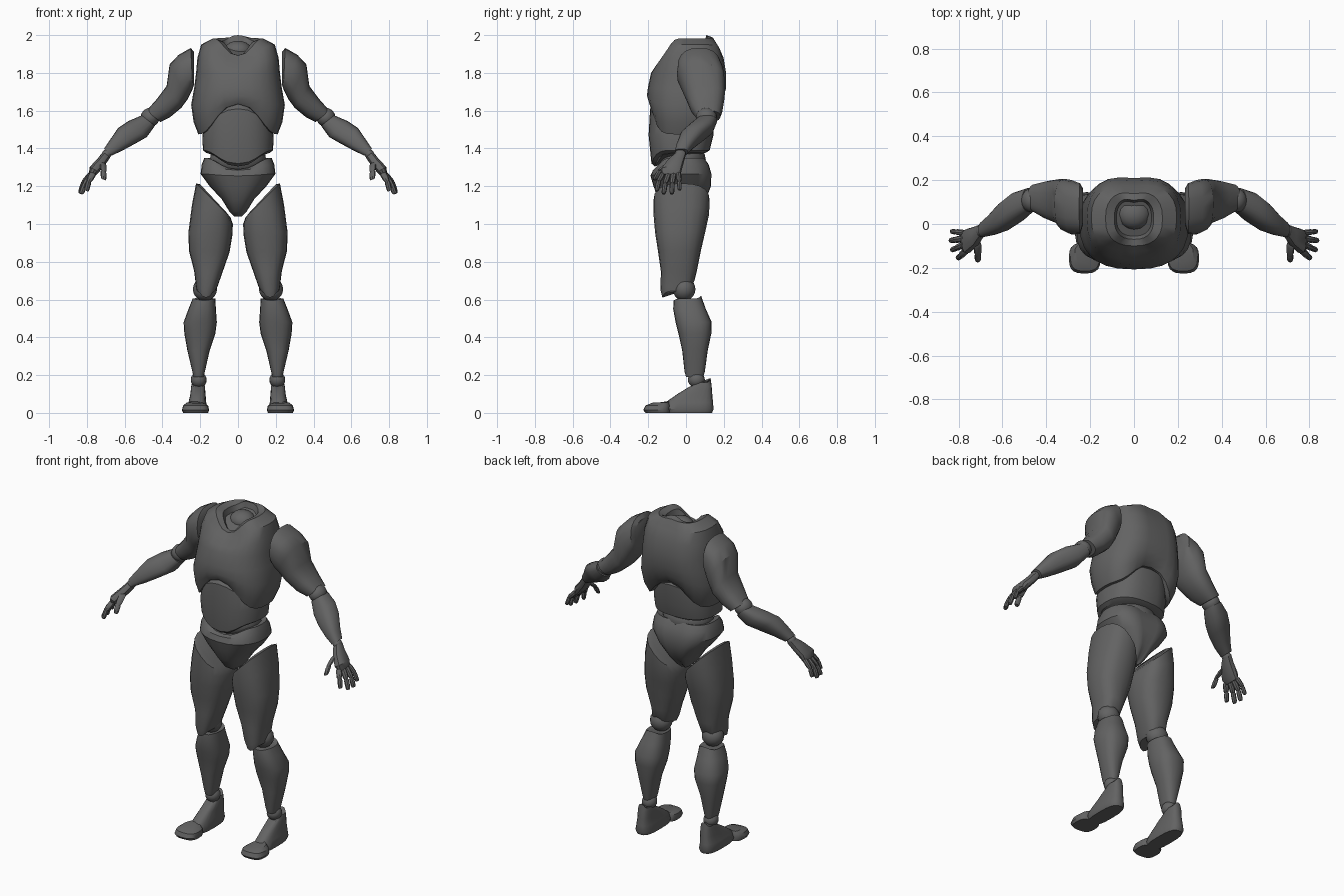
import bpy, bmesh, math
from mathutils import Vector

grey = bpy.data.materials.new("dark_grey")
grey.diffuse_color = (0.125, 0.125, 0.125, 1)


def finish(name, bm, mirror, angle=35):
    bmesh.ops.recalc_face_normals(bm, faces=bm.faces)
    me = bpy.data.meshes.new(name)
    bm.to_mesh(me)
    bm.free()
    me.materials.append(grey)
    ob = bpy.data.objects.new(name, me)
    bpy.context.collection.objects.link(ob)
    bpy.ops.object.select_all(action='DESELECT')
    ob.select_set(True)
    bpy.context.view_layer.objects.active = ob
    bpy.ops.object.shade_smooth_by_angle(angle=math.radians(angle))
    if mirror:
        ob.modifiers.new("mirror", 'MIRROR').use_mirror_merge = False
    return ob


def loft(name, rings, mirror=True, n=20, e=0.8, groove=0.0, power=5):
    """Ring: inner x, z, outer x, z, front y, back y, then optional z shift at front and back."""
    bm = bmesh.new()
    loops = []
    for r in rings:
        xa, za, xb, zb, yf, yb, df, db = (tuple(r) + (0, 0))[:8]
        loop = []
        for i in range(n):
            a = math.tau * i / n
            c = math.copysign(abs(math.cos(a)) ** e, math.cos(a))
            s = math.copysign(abs(math.sin(a)) ** e, math.sin(a))
            d = (df if s < 0 else db) * abs(math.sin(a)) ** power
            y = (yf + yb) / 2 + s * (yb - yf) / 2
            if s > 0:
                y -= groove * math.sin(a) ** 30
            loop.append(bm.verts.new(((xa + xb) / 2 + c * (xb - xa) / 2, y,
                                      (za + zb) / 2 + c * (zb - za) / 2 + d)))
        loops.append(loop)
    for p, q in zip(loops, loops[1:]):
        for i in range(n):
            j = (i + 1) % n
            bm.faces.new((p[i], p[j], q[j], q[i]))
    bm.faces.new(loops[0])
    bm.faces.new(loops[-1])
    return finish(name, bm, mirror)


def level(rings):
    """Symmetric rings: z, half width, front y, back y, shifts."""
    return [(-r[1], r[0], r[1], r[0]) + tuple(r[2:]) for r in rings]


def ball(name, centre, size, mirror=True):
    bm = bmesh.new()
    bmesh.ops.create_uvsphere(bm, u_segments=16, v_segments=10, radius=1)
    for v in bm.verts:
        v.co = Vector(centre) + Vector(a * b for a, b in zip(v.co, size))
    return finish(name, bm, mirror, 60)


# Torso
loft("chest", level([
    (1.485, .17, -.15, .12, .15, .12),
    (1.475, .21, -.185, .16, .16, .13),
    (1.54, .235, -.198, .19, .11, .09),
    (1.63, .248, -.207, .208, .05, .04),
    (1.72, .232, -.202, .222),
    (1.80, .222, -.185, .222),
    (1.88, .215, -.165, .208, -.05),
    (1.95, .195, -.125, .185, -.08, -.02),
    (1.983, .13, -.10, .15, -.09, .005),
    (1.968, .09, -.07, .12, -.075, .032),
    (1.935, .08, -.055, .11, -.06, .03)]), mirror=False, n=28, groove=.012)
ball("neck_socket", (0, .045, 1.915), (.075, .07, .055), False)
loft("abdomen", level([
    (1.375, .165, -.165, .10, -.07, 0),
    (1.39, .186, -.183, .125, -.07, 0),
    (1.47, .188, -.198, .145),
    (1.55, .172, -.19, .15, .06, .04),
    (1.60, .13, -.15, .11, .06, .03)]), mirror=False, n=28)
ball("waist_core", (0, -.02, 1.34), (.15, .125, .10), False)
loft("pelvis", level([
    (1.04, .02, -.06, .03),
    (1.065, .045, -.10, .06),
    (1.13, .085, -.145, .115),
    (1.20, .15, -.172, .142),
    (1.265, .198, -.188, .145, -.01),
    (1.315, .192, -.175, .13, -.03),
    (1.35, .178, -.15, .105, -.06),
    (1.34, .15, -.125, .08, -.06)]), mirror=False, n=28, groove=.015)

# Legs
loft("thigh", [
    (.06, 1.06, .20, 1.21, -.14, .09),
    (.04, 1.035, .222, 1.215, -.172, .125),
    (.027, 1.0, .244, 1.10, -.172, .122),
    (.03, .94, .262, .96, -.163, .10),
    (.045, .85, .26, .86, -.148, .078),
    (.08, .75, .232, .75, -.133, .057),
    (.108, .67, .222, .67, -.135, .045, -.02, .03),
    (.12, .645, .218, .645, -.125, .035, -.035, .045)])
ball("knee_joint", (.175, -.01, .655), (.064, .06, .062))
loft("shin", [
    (.135, .60, .225, .60, -.04, .06),
    (.12, .605, .24, .605, -.065, .08, -.01, .015),
    (.117, .55, .262, .55, -.068, .105),
    (.112, .48, .288, .48, -.055, .136),
    (.12, .42, .284, .42, -.04, .134),
    (.15, .33, .268, .33, -.02, .115),
    (.175, .22, .242, .22, -.008, .10),
    (.182, .19, .236, .19, 0, .092)])
ball("ankle_joint", (.208, .055, .175), (.042, .045, .042))
loft("foot", [
    (.165, 0, .262, 0, -.12, .138),
    (.16, .02, .27, .02, -.13, .146),
    (.168, .055, .262, .055, -.11, .143),
    (.172, .10, .252, .10, -.045, .139),
    (.175, .14, .248, .14, .02, .136),
    (.18, .16, .243, .16, .045, .13, -.02, .025)], e=.7)
loft("toe_cap", [
    (.158, 0, .29, 0, -.215, -.085),
    (.153, .015, .297, .015, -.226, -.085),
    (.158, .038, .29, .04, -.215, -.085),
    (.175, .05, .27, .055, -.18, -.09, 0, .01)], e=.7)

# Arms
loft("upper_arm", [
    (.232, 1.74, .232, 1.91, 0, .16),
    (.24, 1.715, .25, 1.932, -.045, .185),
    (.252, 1.69, .315, 1.895, -.048, .20),
    (.267, 1.66, .362, 1.845, -.03, .206),
    (.30, 1.615, .378, 1.73, 0, .205),
    (.36, 1.565, .435, 1.655, .025, .195),
    (.41, 1.54, .485, 1.60, .055, .182)])
ball("elbow_joint", (.465, .108, 1.565), (.05, .055, .05))
loft("forearm", [
    (.44, 1.52, .51, 1.575, .055, .165),
    (.483, 1.46, .58, 1.545, .01, .145),
    (.545, 1.425, .635, 1.508, -.03, .10),
    (.61, 1.39, .678, 1.445, -.05, .045),
    (.668, 1.362, .71, 1.398, -.06, .01)])
ball("wrist_joint", (.695, -.03, 1.37), (.025, .03, .025))
loft("palm", [
    (.677, 1.352, .715, 1.382, -.06, 0),
    (.70, 1.318, .742, 1.348, -.10, -.01),
    (.735, 1.275, .785, 1.302, -.135, -.022),
    (.762, 1.25, .79, 1.266, -.128, -.03)], n=12)


# Fingers made of two tapered segments with knuckle gaps
def digit(name, base, knuckle, tip, r):
    path = [Vector(base), Vector(knuckle), Vector(tip)]
    rings = []
    for a, b, k in ((path[0], path[1], 1.0), (path[1], path[2], .85)):
        for t, f in ((0, .75), (.15, 1), (.8, .95), (1, .7)):
            p, w = a.lerp(b, t), r * k * f
            rings.append((p.x - w, p.z - w * .4, p.x + w, p.z + w * .4, p.y - w, p.y + w))
    loft(name, rings, n=8, e=1)


digit("index_finger", (.765, -.12, 1.27), (.79, -.145, 1.225), (.803, -.155, 1.175), .016)
digit("middle_finger", (.775, -.093, 1.265), (.81, -.11, 1.215), (.83, -.118, 1.16), .016)
digit("ring_finger", (.777, -.066, 1.265), (.818, -.073, 1.215), (.836, -.075, 1.16), .016)
digit("little_finger", (.775, -.04, 1.27), (.815, -.036, 1.225), (.832, -.034, 1.18), .014)
digit("thumb", (.715, -.085, 1.325), (.712, -.14, 1.28), (.712, -.165, 1.235), .018)
